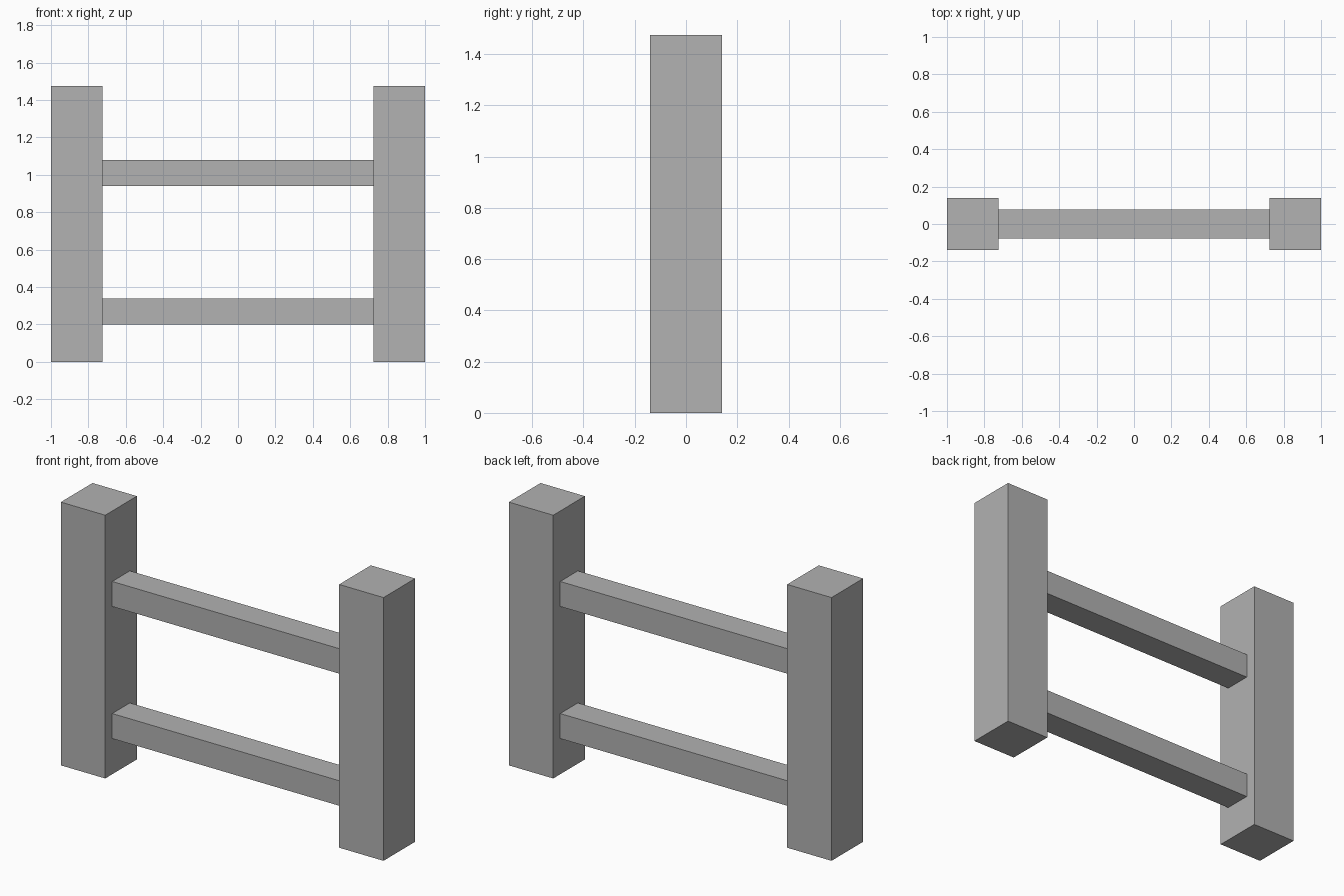
import bpy

if "Cube" in bpy.data.objects:
    bpy.data.objects.remove(bpy.data.objects["Cube"])

grey = bpy.data.materials.new("plain_grey")
grey.diffuse_color = (0.445, 0.445, 0.445, 1.0)
grey.use_nodes = True
grey.node_tree.nodes["Principled BSDF"].inputs["Base Color"].default_value = grey.diffuse_color


def box(name, x, y, z):
    """Box spanning the given (min, max) ranges."""
    spans = (x, y, z)
    bpy.ops.mesh.primitive_cube_add(size=1, location=[(a + b) / 2 for a, b in spans])
    obj = bpy.context.object
    obj.name = name
    obj.scale = [b - a for a, b in spans]
    bpy.ops.object.transform_apply(location=False, rotation=False, scale=True)
    obj.data.materials.append(grey)
    return obj


POST_INNER = 0.725

# Square end posts
for side, x in (("left", (-1.0, -POST_INNER)), ("right", (POST_INNER, 1.0))):
    box(side + "_post", x, (-0.14, 0.14), (0.0, 1.475))

# Horizontal rails butted between the posts
for level, bottom in (("lower", 0.20), ("upper", 0.94)):
    box(level + "_rail", (-POST_INNER, POST_INNER), (-0.078, 0.078), (bottom, bottom + 0.14))
